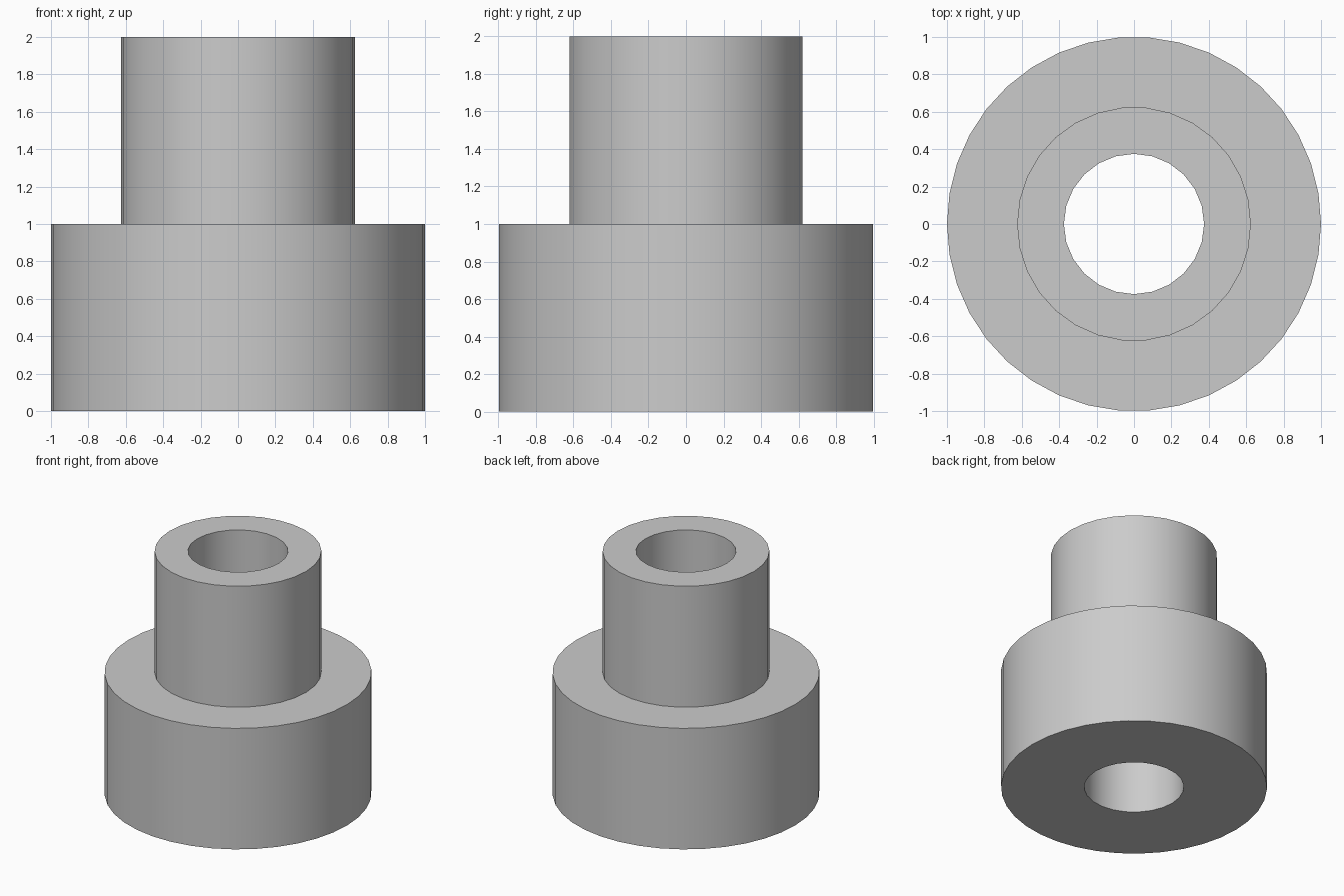
import bpy
import bmesh
from math import cos, sin, pi, radians

cube = bpy.data.objects.get("Cube")
if cube:
    bpy.data.objects.remove(cube, do_unlink=True)

grey = bpy.data.materials.new("light_grey")
grey.use_nodes = True
colour = (0.6, 0.6, 0.6, 1.0)
grey.diffuse_color = colour
grey.node_tree.nodes["Principled BSDF"].inputs["Base Color"].default_value = colour

bm = bmesh.new()


def ring(radius, z, sides):
    """Closed loop of edges at one height."""
    verts = [bm.verts.new((radius * cos(2 * pi * i / sides),
                           radius * sin(2 * pi * i / sides), z))
             for i in range(sides)]
    edges = [bm.edges.new((verts[i - 1], verts[i])) for i in range(sides)]
    return verts, edges


def wall(lower, upper):
    """Cylinder side between two matching rings."""
    a, b = lower[0], upper[0]
    for i in range(len(a)):
        bm.faces.new((a[i - 1], a[i], b[i], b[i - 1]))


def cap(outer, inner):
    """Flat washer between two rings of different side counts."""
    bmesh.ops.triangle_fill(bm, edges=outer[1] + inner[1],
                            use_beauty=True, normal=(0, 0, 1))


# Loops of the wide base, the narrow neck and the through bore
base_low, base_top = [ring(1.0, z, 38) for z in (0, 1)]
neck_low, neck_top = [ring(0.625, z, 30) for z in (1, 2)]
bore_low, bore_top = [ring(0.375, z, 24) for z in (0, 2)]

# Side walls
wall(base_low, base_top)
wall(neck_low, neck_top)
wall(bore_low, bore_top)

# Underside, shoulder and top rim
cap(base_low, bore_low)
cap(base_top, neck_low)
cap(neck_top, bore_top)

bmesh.ops.recalc_face_normals(bm, faces=bm.faces[:])
mesh = bpy.data.meshes.new("stepped_bushing")
bm.to_mesh(mesh)
bm.free()
mesh.materials.append(grey)

bushing = bpy.data.objects.new("stepped_bushing", mesh)
bpy.context.collection.objects.link(bushing)

# Smooth walls with crisp rims
bpy.ops.object.select_all(action="DESELECT")
bushing.select_set(True)
bpy.context.view_layer.objects.active = bushing
bpy.ops.object.shade_smooth_by_angle(angle=radians(30))
